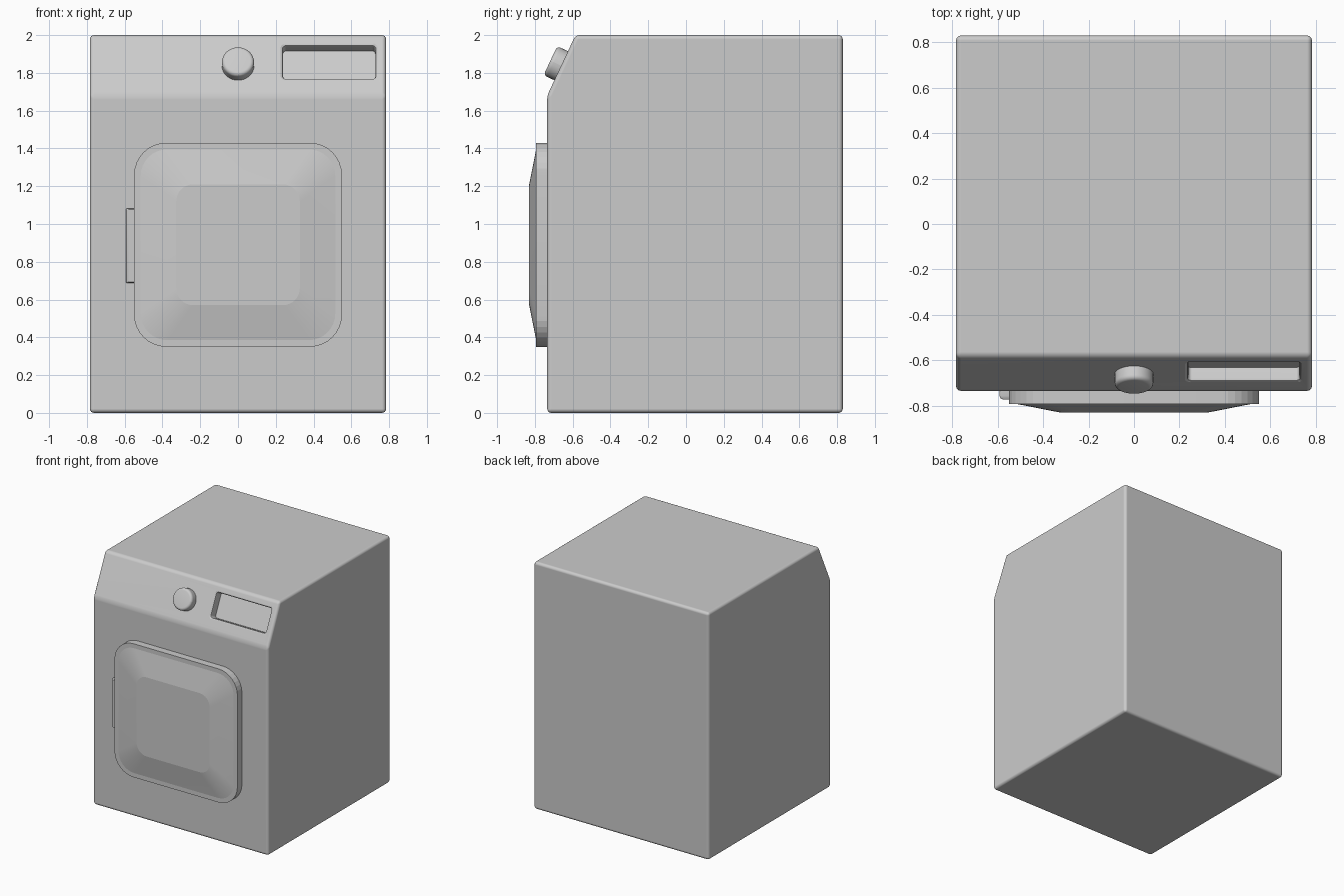
import bpy, bmesh
from math import cos, sin, pi, radians, atan2
from mathutils import Matrix, Vector

if "Cube" in bpy.data.objects:
    bpy.data.objects.remove(bpy.data.objects["Cube"])

FRONT, CORNER_Z, TOP_Y = -0.735, 1.68, -0.585
TILT = atan2(2.0 - CORNER_Z, TOP_Y - FRONT)


def slope_point(x, z):
    return Vector((x, FRONT + (z - CORNER_Z) / (2 - CORNER_Z) * (TOP_Y - FRONT), z))


def facing(pos, tilt=pi / 2):
    # local z points out of the machine, local y points up its face
    return Matrix.Translation(pos) @ Matrix.Rotation(tilt, 4, 'X')


def finish(bm, name, angle):
    bmesh.ops.recalc_face_normals(bm, faces=bm.faces)
    mesh = bpy.data.meshes.new(name)
    bm.to_mesh(mesh)
    bm.free()
    ob = bpy.data.objects.new(name, mesh)
    bpy.context.collection.objects.link(ob)
    smooth(ob, angle)
    return ob


def smooth(ob, angle):
    bpy.ops.object.select_all(action='DESELECT')
    bpy.context.view_layer.objects.active = ob
    ob.select_set(True)
    bpy.ops.object.shade_smooth_by_angle(angle=radians(angle))


def loft(name, matrix, rings, n=8, angle=30):
    # stack of rounded rectangles: half width, half height, corner radius, depth
    bm = bmesh.new()
    loops = []
    for w, h, r, d in rings:
        loop = []
        for k, (sx, sy) in enumerate([(1, 1), (-1, 1), (-1, -1), (1, -1)]):
            for i in range(n + 1):
                a = (k + i / n) * pi / 2
                p = (sx * (w - r) + r * cos(a), sy * (h - r) + r * sin(a), d)
                loop.append(bm.verts.new(matrix @ Vector(p)))
        loops.append(loop)
    for a, b in zip(loops, loops[1:]):
        for i in range(len(a)):
            j = (i + 1) % len(a)
            bm.faces.new((a[i], a[j], b[j], b[i]))
    bm.faces.new(loops[0])
    bm.faces.new(loops[-1])
    return finish(bm, name, angle)


# Cabinet: side profile extruded across the width, all edges rounded
bm = bmesh.new()
profile = [(FRONT, 0), (0.83, 0), (0.83, 2), (TOP_Y, 2), (FRONT, CORNER_Z)]
face = bm.faces.new([bm.verts.new((-0.784, y, z)) for y, z in profile])
ext = bmesh.ops.extrude_face_region(bm, geom=[face])['geom']
bmesh.ops.translate(bm, vec=(1.568, 0, 0),
                    verts=[v for v in ext if isinstance(v, bmesh.types.BMVert)])
bmesh.ops.recalc_face_normals(bm, faces=bm.faces)
bmesh.ops.bevel(bm, geom=bm.edges[:], offset=0.022, segments=4, profile=0.5, affect='EDGES')
cabinet = finish(bm, "cabinet", 35)

# Display recess cut into the sloping control panel, with a softened rim
cutter = loft("display_cutter", facing(slope_point(0.483, 1.858), TILT), [
    (0.258, 0.108, 0.028, 0.03), (0.258, 0.108, 0.028, 0),
    (0.248, 0.098, 0.02, -0.005), (0.244, 0.094, 0.016, -0.016),
    (0.244, 0.094, 0.016, -0.065)], n=5)
cutter.hide_render = True
cut = cabinet.modifiers.new("display_recess", 'BOOLEAN')
cut.operation, cut.object, cut.solver = 'DIFFERENCE', cutter, 'EXACT'
bpy.context.view_layer.objects.active = cabinet
bpy.ops.object.modifier_apply(modifier=cut.name)
bpy.data.objects.remove(cutter)
smooth(cabinet, 35)
weighted = cabinet.modifiers.new("flat_panels", 'WEIGHTED_NORMAL')
weighted.keep_sharp = True

# Door: rim plate with a shallow raised centre
loft("door", facing((0, FRONT, 0.89)), [
    (0.55, 0.54, 0.17, -0.01), (0.55, 0.54, 0.17, 0.058),
    (0.515, 0.505, 0.14, 0.058), (0.327, 0.32, 0.09, 0.095)], angle=6)

# Door handle: slim grip beside the door
loft("door_handle", facing((-0.55, FRONT, 0.885)), [
    (0.043, 0.197, 0.006, -0.01), (0.043, 0.197, 0.006, 0.022),
    (0.038, 0.195, 0.006, 0.032), (0.03, 0.193, 0.006, 0.037)], n=3)

# Dial: round knob with a rounded outer edge
R, H, E = 0.085, 0.063, 0.02
rim = [(R, R, R, -0.01)]
for i in range(6):
    a = i / 5 * pi / 2
    r = R - E + E * cos(a)
    rim.append((r, r, r, H - E + E * sin(a)))
bm_dial = loft("dial", facing(slope_point(0, 1.838), TILT), rim, n=8)
# merge the doubled points where the four arcs meet
bm = bmesh.new()
bm.from_mesh(bm_dial.data)
bmesh.ops.remove_doubles(bm, verts=bm.verts, dist=1e-5)
bm.to_mesh(bm_dial.data)
bm.free()
smooth(bm_dial, 35)
